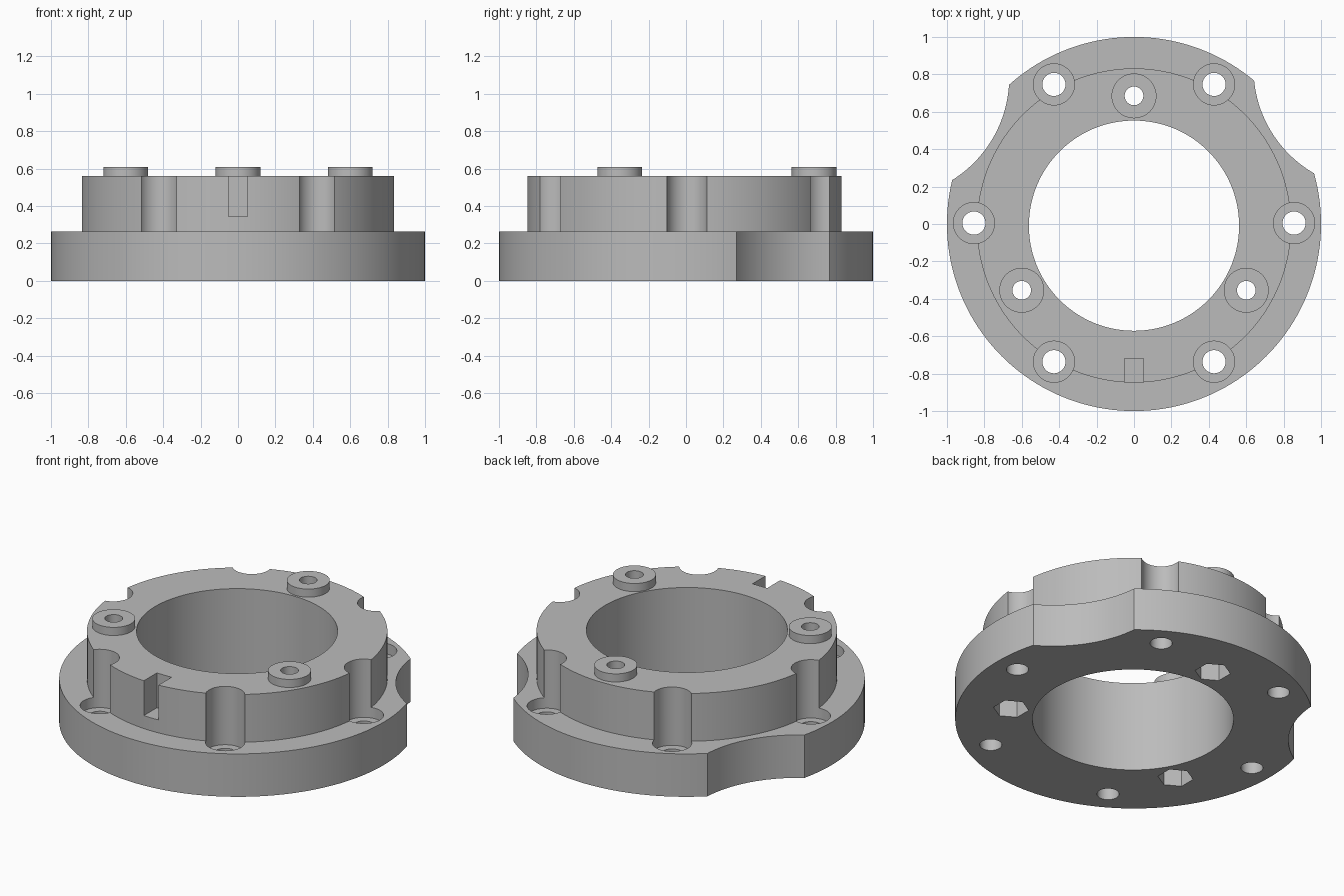
import bpy
from math import radians, cos, sin

cube = bpy.data.objects.get("Cube")
if cube:
    bpy.data.objects.remove(cube, do_unlink=True)

grey = bpy.data.materials.new("plain grey")
grey.use_nodes = True
colour = (0.5, 0.5, 0.5, 1)
grey.diffuse_color = colour
grey.node_tree.nodes["Principled BSDF"].inputs["Base Color"].default_value = colour


def cylinder(name, x, y, r, z0, z1, sides=96, turn=0):
    bpy.ops.mesh.primitive_cylinder_add(
        vertices=sides, radius=r, depth=z1 - z0,
        location=(x, y, (z0 + z1) / 2), rotation=(0, 0, radians(turn)))
    ob = bpy.context.object
    ob.name = name
    ob.data.materials.append(grey)
    return ob


def combine(body, tool, operation):
    mod = body.modifiers.new(operation.lower(), 'BOOLEAN')
    mod.operation, mod.solver, mod.object = operation, 'EXACT', tool
    bpy.context.view_layer.objects.active = body
    bpy.ops.object.modifier_apply(modifier=mod.name)
    bpy.data.objects.remove(tool, do_unlink=True)


def around(radius, count, start, cy):
    for i in range(count):
        a = radians(start + 360 * i / count)
        yield radius * cos(a), cy + radius * sin(a)


BOLTS = list(around(0.856, 6, 0, 0.005))
POSTS = list(around(0.693, 3, 90, -0.008))

# Wide base flange with the raised collar and three round pads
body = cylinder("flanged_ring", 0, 0, 1, 0, 0.265, 160)
combine(body, cylinder("collar", 0, -0.008, 0.84, 0.1, 0.56, 160), 'UNION')
for x, y in POSTS:
    combine(body, cylinder("pad", x, y, 0.12, 0.45, 0.61, 48), 'UNION')

# Central bore
combine(body, cylinder("bore", 0, -0.009, 0.562, -0.1, 0.8, 128), 'DIFFERENCE')

# Two scooped reliefs in the flange rim
for x, y in ((1.286, 0.831), (-1.314, 0.784)):
    combine(body, cylinder("relief", x, y, 0.647, -0.1, 0.8, 128), 'DIFFERENCE')

# Six bolt holes with wide head pockets that bite into the collar
for x, y in BOLTS:
    combine(body, cylinder("head_pocket", x, y, 0.11, 0.2, 0.8, 48), 'DIFFERENCE')
    combine(body, cylinder("bolt_hole", x, y, 0.062, -0.1, 0.5, 40), 'DIFFERENCE')

# Pad holes with hexagonal nut pockets underneath
for x, y in POSTS:
    combine(body, cylinder("pad_hole", x, y, 0.05, -0.1, 0.8, 40), 'DIFFERENCE')
    combine(body, cylinder("nut_pocket", x, y, 0.1, -0.1, 0.25, 6), 'DIFFERENCE')

# Key slot in the front of the collar
bpy.ops.mesh.primitive_cube_add(size=1, location=(0, -0.82, 0.545))
slot = bpy.context.object
slot.scale = (0.1, 0.2, 0.4)
slot.data.materials.append(grey)
combine(body, slot, 'DIFFERENCE')

bpy.ops.object.select_all(action='DESELECT')
body.select_set(True)
bpy.context.view_layer.objects.active = body
bpy.ops.object.shade_smooth_by_angle(angle=radians(30))
